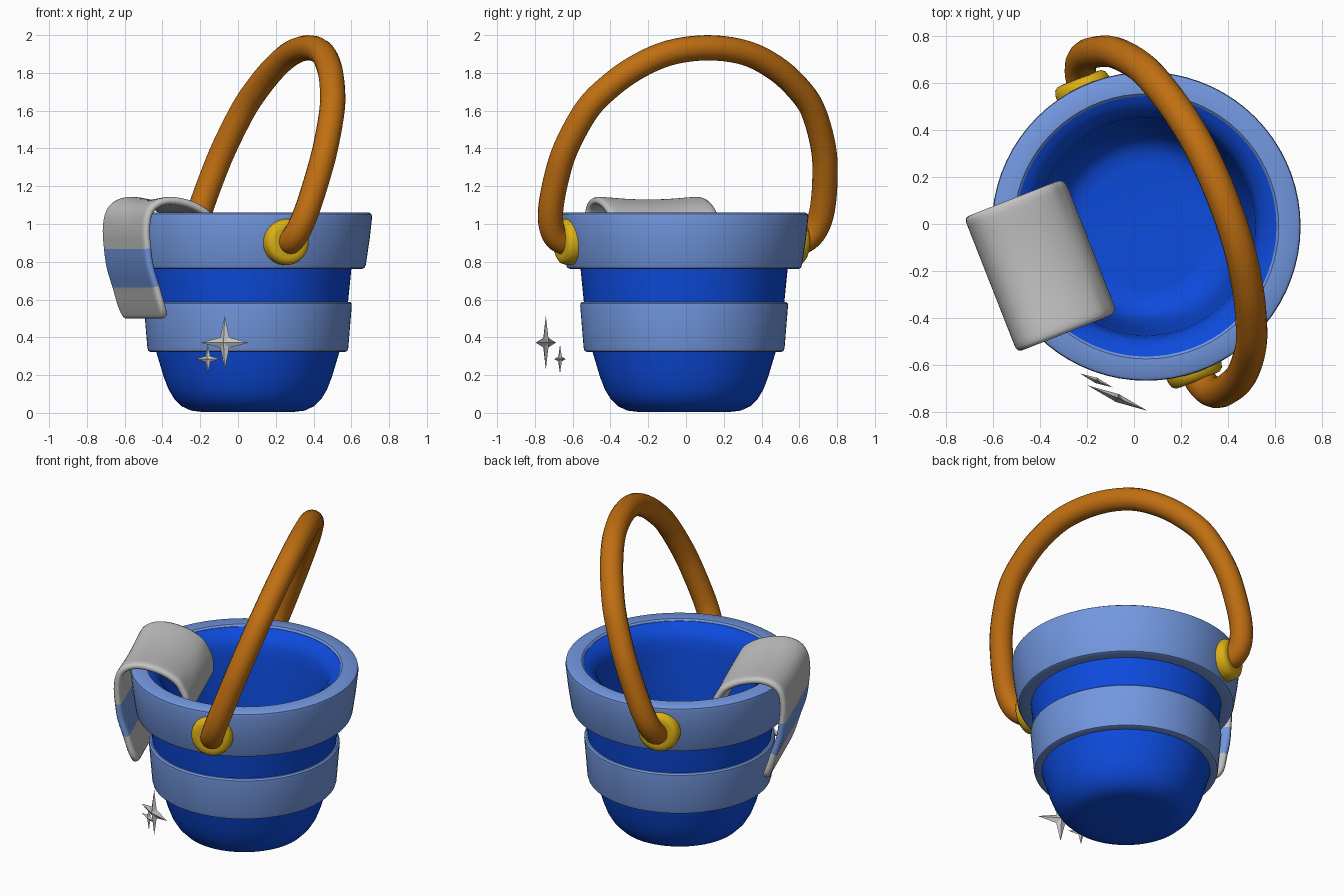
import bpy, bmesh, math
from mathutils import Vector

if "Cube" in bpy.data.objects:
    bpy.data.objects.remove(bpy.data.objects["Cube"])

CX, CY = 0.052, -0.01          # bucket axis
U = Vector((0.366, -0.931, 0))  # handle hinge direction
V = Vector((0.931, 0.366, 0))   # lean direction


def P(u, v, z):
    return Vector((CX, CY, z)) + U * u + V * v


def mat(name, rgb):
    m = bpy.data.materials.new(name)
    m.diffuse_color = (*rgb, 1)
    m.use_nodes = True
    m.node_tree.nodes["Principled BSDF"].inputs["Base Color"].default_value = m.diffuse_color
    return m


BLUE = mat("deep_blue", (0.004, 0.07, 0.72))
LIGHT = mat("light_blue", (0.17, 0.31, 0.74))
ORANGE = mat("orange_brown", (0.53, 0.16, 0.006))
GOLD = mat("gold", (0.72, 0.44, 0.008))
GREY = mat("pale_grey", (0.55, 0.55, 0.55))


def finish(name, bm, mats, angle=40):
    bmesh.ops.recalc_face_normals(bm, faces=bm.faces)
    me = bpy.data.meshes.new(name)
    bm.to_mesh(me)
    bm.free()
    for m in mats:
        me.materials.append(m)
    for p in me.polygons:
        p.use_smooth = True
    me.set_sharp_from_angle(angle=math.radians(angle))
    ob = bpy.data.objects.new(name, me)
    bpy.context.collection.objects.link(ob)
    return ob


def lathe(name, profile, m, closed=False, n=72, place=None):
    """Spin (radius, height) points; place maps (a, b, h) to space."""
    place = place or (lambda a, b, h: Vector((CX + a, CY + b, h)))
    bm = bmesh.new()
    rings = []
    for r, h in profile:
        if r == 0:
            rings.append([bm.verts.new(place(0, 0, h))] * n)
        else:
            rings.append([bm.verts.new(place(r * math.cos(2 * math.pi * i / n),
                                             r * math.sin(2 * math.pi * i / n), h)) for i in range(n)])
    pairs = list(zip(rings, rings[1:])) + ([(rings[-1], rings[0])] if closed else [])
    for a, b in pairs:
        for i in range(n):
            j = (i + 1) % n
            vs = list(dict.fromkeys((a[i], a[j], b[j], b[i])))
            bm.faces.new(vs)
    return finish(name, bm, [m])


def catmull(pts, steps):
    """Smooth path through points."""
    q = [Vector(p) for p in pts]
    q = [2 * q[0] - q[1]] + q + [2 * q[-1] - q[-2]]
    out = []
    for k in range(1, len(q) - 2):
        a, b, c, d = q[k - 1:k + 3]
        for s in range(steps):
            t = s / steps
            out.append(0.5 * (2 * b + (c - a) * t + (2 * a - 5 * b + 4 * c - d) * t * t
                              + (3 * b - a - 3 * c + d) * t ** 3))
    return out + [q[-2]]


# Bucket shell: outside, lip, ledge, inner wall, floor
lathe("bucket_body", [(0, 0.005), (0.24, 0.005), (0.30, 0.012), (0.35, 0.035), (0.39, 0.075), (0.42, 0.125),
                      (0.445, 0.19), (0.49, 0.34), (0.53, 0.58), (0.55, 0.78), (0.57, 1.0), (0.572, 1.045),
                      (0.56, 1.05), (0.53, 1.035), (0.49, 1.0), (0.475, 0.96), (0.465, 0.90), (0.445, 0.60),
                      (0.42, 0.30), (0.40, 0.20), (0.37, 0.14), (0.32, 0.105), (0.26, 0.1), (0, 0.1)], BLUE)

# Raised bands
lathe("rim_band", [(0.54, 0.765), (0.605, 0.762), (0.618, 0.768), (0.625, 0.785), (0.645, 0.92), (0.658, 1.035),
                   (0.655, 1.052), (0.643, 1.06), (0.565, 1.06), (0.555, 1.05), (0.555, 1.0)], LIGHT, True)
lathe("middle_band", [(0.47, 0.325), (0.515, 0.323), (0.527, 0.328), (0.532, 0.345), (0.55, 0.565),
                      (0.549, 0.58), (0.54, 0.588), (0.50, 0.588)], LIGHT, True)

# Hinge caps on both sides
for side, label in ((1, "front"), (-1, "back")):
    lathe(label + "_hinge_cap",
          [(0, 0.58), (0.115, 0.58), (0.122, 0.62), (0.122, 0.655), (0.115, 0.678), (0.10, 0.69),
           (0.08, 0.692), (0, 0.692)], GOLD, n=40,
          place=lambda a, b, h: P(side * h, a - 0.035, 0.905 + b))

# Handle: symmetric arch in a leaning plane
half = [(0.64, 0.90), (0.70, 0.915), (0.748, 0.97), (0.772, 1.07), (0.765, 1.23), (0.733, 1.40),
        (0.645, 1.60), (0.54, 1.72), (0.40, 1.825), (0.22, 1.905)]
arch = half + [(0, 1.933)] + [(-u, z) for u, z in reversed(half)]
path = catmull([P(u, -0.03 + 0.375 * (z - 0.9) / 1.03, z) for u, z in arch], 5)
cu = bpy.data.curves.new("handle_path", 'CURVE')
cu.dimensions = '3D'
cu.bevel_depth = 0.067
cu.bevel_resolution = 6
cu.use_fill_caps = True
sp = cu.splines.new('POLY')
sp.points.add(len(path) - 1)
for pt, co in zip(sp.points, path):
    pt.co = (*co, 1)
tmp = bpy.data.objects.new("handle_path", cu)
bpy.context.collection.objects.link(tmp)
bpy.context.view_layer.update()
me = bpy.data.meshes.new_from_object(tmp.evaluated_get(bpy.context.evaluated_depsgraph_get()))
bpy.data.objects.remove(tmp)
bm = bmesh.new()
bm.from_mesh(me)
me.materials.clear()
finish("handle", bm, [ORANGE], 60)

# Cloth draped over the rim, with a stripe on the outer flap
drape = [(-0.575, 0.50), (-0.605, 0.58), (-0.632, 0.67), (-0.665, 0.77), (-0.68, 0.87), (-0.687, 0.98),
         (-0.66, 1.065), (-0.59, 1.105), (-0.50, 1.105), (-0.40, 1.075), (-0.32, 1.02), (-0.28, 0.95),
         (-0.268, 0.85)]
line = catmull([(v, z, 0) for v, z in drape], 3)
NU = 16
bm = bmesh.new()
grid = []
for k, p in enumerate(line):
    end = min(k, len(line) - 1 - k)
    w = 0.31 - (0.035, 0.012, 0.003)[end] if end < 3 else 0.31
    row = []
    for i in range(NU + 1):
        t = 2 * i / NU - 1
        lift = 0.022 * (t * t - 0.35 * t ** 8) if p.y > 1.0 else 0
        row.append(bm.verts.new(P(-0.01 + w * t, p.x, p.y + lift)))
    grid.append(row)
for k in range(len(grid) - 1):
    mid = (line[k] + line[k + 1]) / 2
    for i in range(NU):
        f = bm.faces.new((grid[k][i], grid[k][i + 1], grid[k + 1][i + 1], grid[k + 1][i]))
        f.material_index = int(mid.x < -0.5 and 0.67 < mid.y < 0.87)
cloth = finish("draped_cloth", bm, [GREY, LIGHT], 180)
so = cloth.modifiers.new("thickness", 'SOLIDIFY')
so.thickness = 0.042
so.offset = 0
sub = cloth.modifiers.new("soften", 'SUBSURF')
sub.levels = sub.render_levels = 1


# Four-pointed sparkles
def sparkle(name, c, hw, hh, depth):
    bm = bmesh.new()
    d = Vector((0.92, -0.39, 0))
    nrm = Vector((-0.39, -0.92, 0))
    c = Vector(c)
    ring = []
    for i in range(8):
        a = i * math.pi / 4
        r = 1 if i % 2 == 0 else 0.27
        ring.append(c + d * (hw * r * math.cos(a)) + Vector((0, 0, hh * r * math.sin(a))))
    vs = [bm.verts.new(p) for p in ring]
    for s in (1, -1):
        tip = bm.verts.new(c + nrm * depth * s)
        for i in range(8):
            bm.faces.new((vs[i], vs[(i + 1) % 8], tip))
    finish(name, bm, [GREY], 20)


sparkle("large_sparkle", (-0.07, -0.742, 0.372), 0.138, 0.142, 0.018)
sparkle("small_sparkle", (-0.16, -0.667, 0.285), 0.076, 0.077, 0.012)
